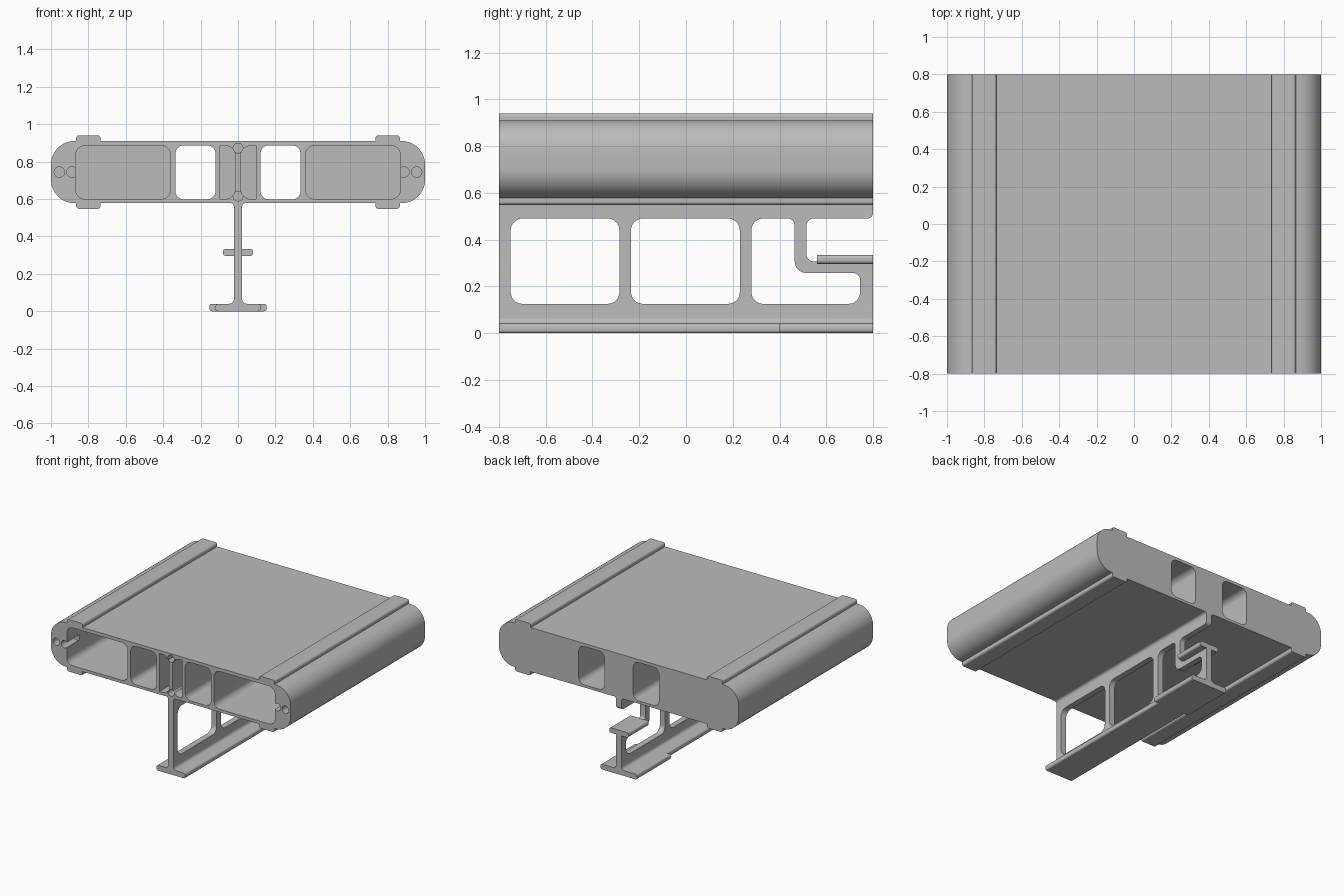
import bpy, bmesh, math
from mathutils import Vector

cube = bpy.data.objects.get("Cube")
if cube:
    bpy.data.objects.remove(cube, do_unlink=True)

grey = bpy.data.materials.new("Plain grey")
grey.use_nodes = True
COLOR = (0.5, 0.5, 0.5, 1)
grey.diffuse_color = COLOR
grey.node_tree.nodes["Principled BSDF"].inputs["Base Color"].default_value = COLOR


def fillet(corners, steps=8):
    """Round each (u, v, radius) corner of a closed outline."""
    out = []
    for i, (u, v, r) in enumerate(corners):
        p = Vector((u, v))
        if not r:
            out.append(p)
            continue
        a = (Vector(corners[i - 1][:2]) - p).normalized()
        b = (Vector(corners[(i + 1) % len(corners)][:2]) - p).normalized()
        half = a.angle(b) / 2
        t = r / math.tan(half)
        centre = p + (a + b).normalized() * (r / math.sin(half))
        start, end = p + a * t - centre, p + b * t - centre
        sweep = start.angle_signed(end)
        for k in range(steps + 1):
            s = -sweep * k / steps
            c, n = math.cos(s), math.sin(s)
            out.append(centre + Vector((start.x * c - start.y * n, start.x * n + start.y * c)))
    return out


def prism(name, outline, lo, hi, axis="y"):
    """Extrude an outline in XZ along y, or an outline in YZ along x."""
    bm = bmesh.new()
    place = (lambda p, d: (p.x, d, p.y)) if axis == "y" else (lambda p, d: (d, p.x, p.y))
    face = bm.faces.new([bm.verts.new(place(p, lo)) for p in outline])
    ext = bmesh.ops.extrude_face_region(bm, geom=[face])["geom"]
    shift = (0, hi - lo, 0) if axis == "y" else (hi - lo, 0, 0)
    bmesh.ops.translate(bm, vec=shift, verts=[g for g in ext if isinstance(g, bmesh.types.BMVert)])
    bmesh.ops.remove_doubles(bm, verts=bm.verts, dist=1e-5)
    bmesh.ops.recalc_face_normals(bm, faces=bm.faces)
    mesh = bpy.data.meshes.new(name)
    bm.to_mesh(mesh)
    bm.free()
    mesh.materials.append(grey)
    obj = bpy.data.objects.new(name, mesh)
    bpy.context.collection.objects.link(obj)
    return obj


def box(u0, u1, v0, v1, r=0.0):
    return fillet([(u0, v0, r), (u1, v0, r), (u1, v1, r), (u0, v1, r)])


def disc(u, v, r, n=24):
    return [Vector((u + r * math.cos(math.tau * k / n), v + r * math.sin(math.tau * k / n))) for k in range(n)]


def boolean(obj, other, operation="DIFFERENCE"):
    mod = obj.modifiers.new(operation, "BOOLEAN")
    mod.operation, mod.solver, mod.object = operation, "EXACT", other
    bpy.context.view_layer.objects.active = obj
    bpy.ops.object.modifier_apply(modifier=mod.name)
    bpy.data.objects.remove(other, do_unlink=True)


def smooth(obj):
    bpy.ops.object.select_all(action="DESELECT")
    obj.select_set(True)
    bpy.context.view_layer.objects.active = obj
    bpy.ops.object.shade_smooth_by_angle(angle=math.radians(30))


FRONT, BACK, MID, HALF = -0.8, 0.8, 0.744, 0.166

# Deck: rounded slab with raised strips near both ends, top and bottom
quarter = [(0.735, HALF, 0), (0.735, HALF + 0.03, 0.015), (0.865, HALF + 0.03, 0.015),
           (0.865, HALF, 0), (1.0, HALF, 0.125)]
half = quarter + [(x, -z, r) for x, z, r in reversed(quarter)]
loop = half + [(-x, -z, r) for x, z, r in half]
deck = prism("deck", fillet([(x, z + MID, r) for x, z, r in loop], 12), FRONT, BACK)

# Openings of the deck, mirrored about the middle
for s in (-1, 1):
    cut = lambda shape, depth: boolean(deck, prism("cutter", shape, FRONT - 0.1, depth))
    cut(box(*sorted((s * 0.12, s * 0.335)), 0.598, 0.887, 0.045), BACK + 0.1)
    cut(box(*sorted((s * 0.36, s * 0.868)), 0.6, 0.885, 0.05), BACK - 0.05)
    inner, outer = s * 0.014, s * 0.095
    cut(fillet([(inner, 0.6, 0.055), (outer, 0.6, 0), (outer, 0.885, 0), (inner, 0.885, 0.055)]), BACK - 0.05)
    cut(disc(s * 0.955, MID, 0.028), FRONT + 0.15)
    cut(disc(s * 0.887, MID, 0.028), FRONT + 0.15)
for z in (0.615, 0.872):
    boolean(deck, prism("cutter", disc(0, z, 0.026), FRONT - 0.1, FRONT + 0.15))
smooth(deck)

# Rail: upright web with a foot and a flare under the deck
side = [(0.12, 0, 0.012), (0.12, 0.04, 0.015), (0.022, 0.04, 0.025),
        (0.022, 0.579, 0.02), (0.05, 0.579, 0), (0.05, 0.59, 0)]
rail = prism("rail", fillet(side + [(-x, z, r) for x, z, r in reversed(side)]), FRONT, BACK)

# Windows and the hooked slot through the web
windows = [
    box(-0.75, -0.285, 0.125, 0.49, 0.05),
    box(-0.235, 0.23, 0.125, 0.49, 0.05),
    fillet([(0.28, 0.125, 0.05), (0.745, 0.125, 0.05), (0.745, 0.257, 0.03),
            (0.465, 0.257, 0.05), (0.465, 0.49, 0.03), (0.28, 0.49, 0.05)]),
    fillet([(0.515, 0.307, 0.03), (0.9, 0.307, 0), (0.9, 0.52, 0), (BACK, 0.52, 0),
            (BACK, 0.49, 0.025), (0.515, 0.49, 0.03)]),
]
for shape in windows:
    boolean(rail, prism("cutter", shape, -0.3, 0.3, "x"))
smooth(rail)

# Wider foot at the back and the small ledge over the hook
wide_foot = prism("wide_foot", box(-0.153, 0.153, 0, 0.04, 0.015), 0.4, BACK)
smooth(wide_foot)
ledge = prism("ledge", box(-0.08, 0.08, 0.296, 0.334, 0.015), 0.56, BACK)
smooth(ledge)
